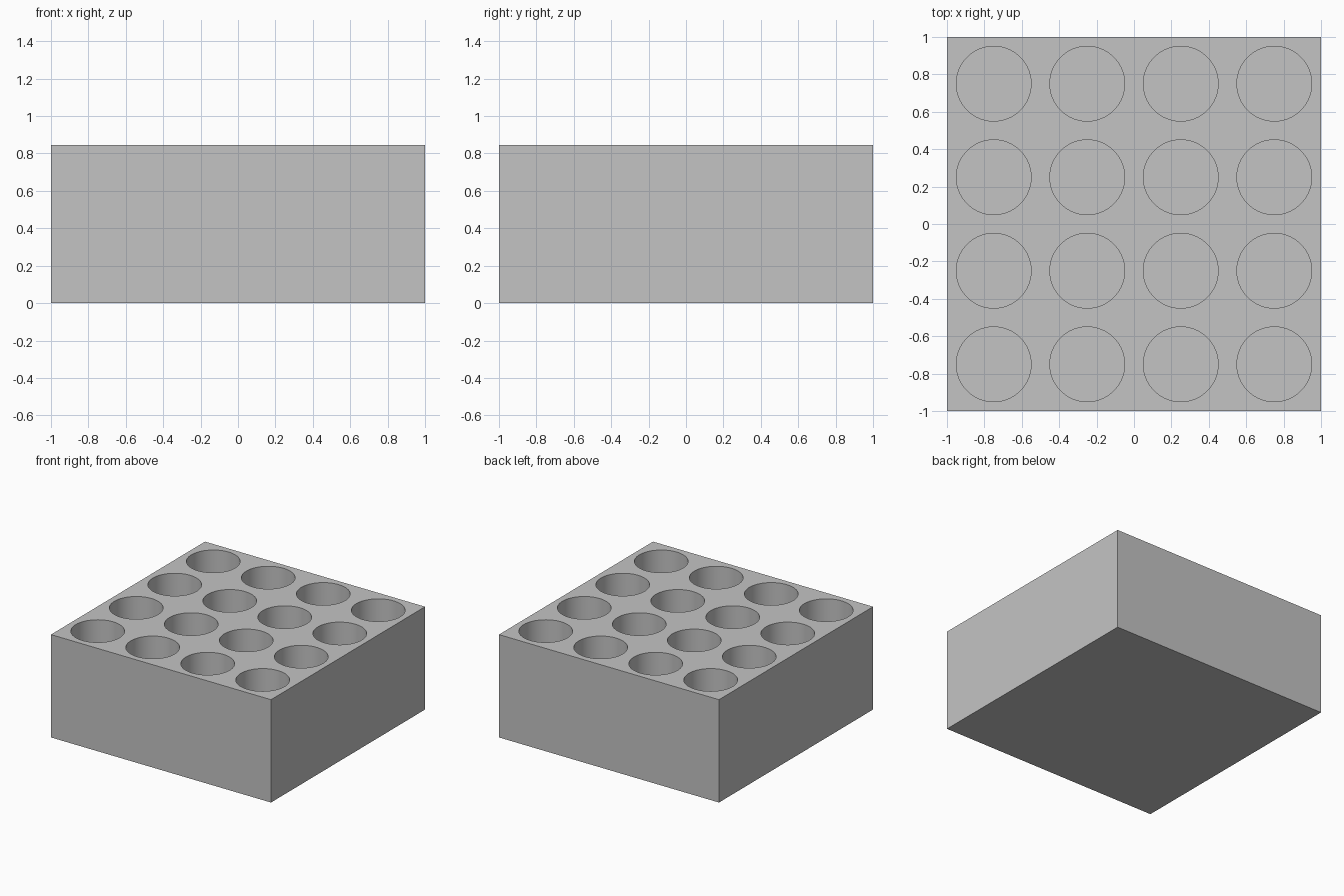
import bpy

SIZE, HEIGHT, FLOOR = 2.0, 0.845, 0.05
GRID, PITCH, RADIUS = 4, 0.5, 0.2

if "Cube" in bpy.data.objects:
    bpy.data.objects.remove(bpy.data.objects["Cube"], do_unlink=True)

# Single grey material
grey = bpy.data.materials.new("light_grey")
grey.use_nodes = True
colour = (0.55, 0.55, 0.55, 1)
grey.diffuse_color = colour
grey.node_tree.nodes["Principled BSDF"].inputs["Base Color"].default_value = colour

# Solid block
bpy.ops.mesh.primitive_cube_add(size=1, location=(0, 0, HEIGHT / 2))
block = bpy.context.object
block.name = "holder_block"
block.scale = (SIZE, SIZE, HEIGHT)
bpy.ops.object.transform_apply(location=True, rotation=False, scale=True)
block.data.materials.append(grey)

# Grid of round cutters, overshooting the top face
cutters = []
depth = HEIGHT - FLOOR + 0.1
start = -PITCH * (GRID - 1) / 2
for row in range(GRID):
    for column in range(GRID):
        bpy.ops.mesh.primitive_cylinder_add(
            vertices=64, radius=RADIUS, depth=depth,
            location=(start + column * PITCH, start + row * PITCH, FLOOR + depth / 2))
        cutter = bpy.context.object
        cutter.name = "hole_cutter"
        cutter.hide_render = True
        cutter.data.materials.append(grey)
        cutters.append(cutter)

bpy.ops.object.select_all(action="DESELECT")
for cutter in cutters:
    cutter.select_set(True)
bpy.context.view_layer.objects.active = cutters[0]
bpy.ops.object.join()
hole_cutter = bpy.context.object

# Cut the blind holes, then discard the cutter
holes = block.modifiers.new("round_holes", "BOOLEAN")
holes.operation = "DIFFERENCE"
holes.solver = "EXACT"
holes.object = hole_cutter
bpy.ops.object.select_all(action="DESELECT")
block.select_set(True)
bpy.context.view_layer.objects.active = block
bpy.ops.object.modifier_apply(modifier=holes.name)
bpy.data.objects.remove(hole_cutter, do_unlink=True)

# Smooth hole walls, crisp rims and block edges
bpy.ops.object.shade_smooth_by_angle()
